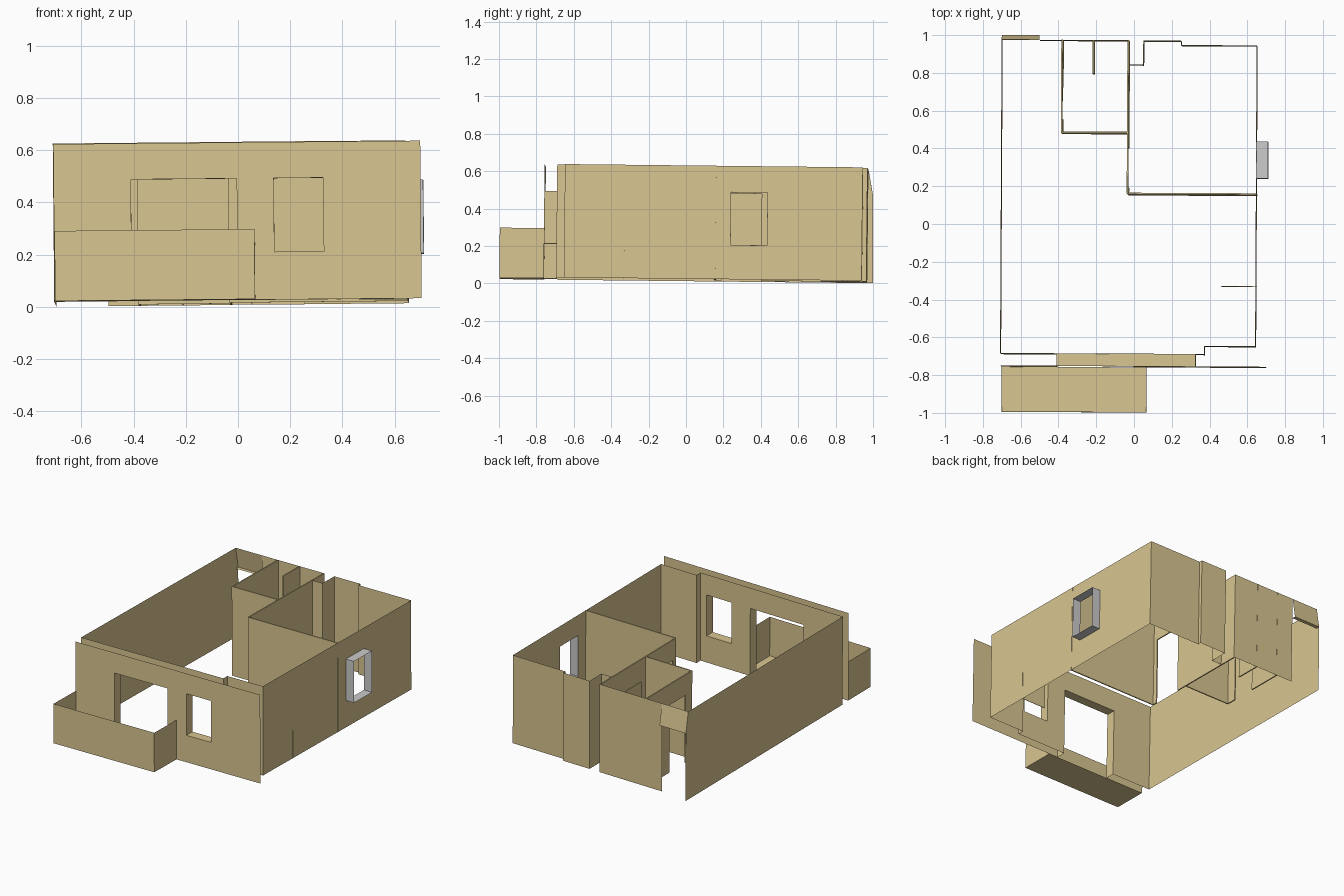
import bpy
from mathutils import Matrix

if "Cube" in bpy.data.objects:
    bpy.data.objects.remove(bpy.data.objects["Cube"])

H = 0.606            # wall height
HEAD, SILL = 0.465, 0.183

# the whole model is very slightly rotated about all three axes
TILT = Matrix(((1, 0.005, -0.0095, 0),
               (-0.005, 1, 0.011, 0),
               (0.0095, -0.011, 1, 0.0185),
               (0, 0, 0, 1)))

plaster = bpy.data.materials.new("plaster")
plaster.diffuse_color = (0.69, 0.56, 0.28, 1)
plaster.use_nodes = True
plaster.node_tree.nodes["Principled BSDF"].inputs["Base Color"].default_value = plaster.diffuse_color


def make(name, verts, faces, mat=plaster, thick=0):
    me = bpy.data.meshes.new(name)
    me.from_pydata(verts, [], faces)
    me.transform(TILT)
    ob = bpy.data.objects.new(name, me)
    bpy.context.collection.objects.link(ob)
    if mat:
        me.materials.append(mat)
    if thick:
        m = ob.modifiers.new("thickness", 'SOLIDIFY')
        m.thickness, m.offset = thick, 0
    return ob


def wall(name, a, b, holes=(), h=H, thick=0):
    """Axis-aligned upright panel from a to b; holes = (from, to, bottom, top)."""
    ax = 0 if abs(b[0] - a[0]) > abs(b[1] - a[1]) else 1
    us = sorted({a[ax], b[ax], *[u for o in holes for u in o[:2]]})
    zs = sorted({0, h, *[z for o in holes for z in o[2:]]})
    verts = [((u, a[1], z) if ax == 0 else (a[0], u, z)) for z in zs for u in us]
    n, faces = len(us), []
    for j in range(len(zs) - 1):
        for i in range(n - 1):
            u, z = (us[i] + us[i + 1]) / 2, (zs[j] + zs[j + 1]) / 2
            if not any(o[0] < u < o[1] and o[2] < z < o[3] for o in holes):
                k = j * n + i
                faces.append((k, k + 1, k + n + 1, k + n))
    return make(name, verts, faces, thick=thick)


def quad(name, *pts, mat=plaster):
    return make(name, pts, [tuple(range(len(pts)))], mat)


DOOR = (-0.402, 0.003, 0, HEAD)
WINDOW = (0.145, 0.334, SILL, HEAD)
SIDE = (0.24, 0.434, SILL, HEAD)

# outer shell: back wall, niche, right wall, front inner wall
shell = [(-0.5, 0.966), (-0.03, 0.966), (-0.03, 0.838), (0.05, 0.838), (0.05, 0.965),
         (0.25, 0.965), (0.25, 0.942), (0.65, 0.942), (0.65, -0.65), (0.38, -0.65),
         (0.38, -0.693), (-0.70, -0.693)]
names = ["back_wall_left", "niche_left", "niche_back", "niche_right", "back_wall_middle",
         "back_wall_step", "back_wall_right", "right_wall", "front_step", "front_step_return",
         "front_inner_wall"]
holes = {"right_wall": [SIDE], "front_inner_wall": [DOOR, WINDOW]}
for nm, a, b in zip(names, shell, shell[1:]):
    wall(nm, a, b, holes.get(nm, ()))

# left wall with leaning end, and the entrance lintel
quad("left_wall", (-0.7, -0.693, 0), (-0.7, 0.997, 0), (-0.7, 0.992, HEAD),
     (-0.7, 0.966, H), (-0.7, -0.693, H))
quad("entrance_lintel", (-0.7, 0.966, H), (-0.5, 0.966, H), (-0.5, 0.992, HEAD), (-0.7, 0.992, HEAD))
quad("entrance_soffit", (-0.7, 0.966, HEAD), (-0.5, 0.966, HEAD), (-0.5, 0.992, HEAD), (-0.7, 0.992, HEAD))

# interior partitions
T = 0.008
wall("bedroom_front_wall", (-0.03, 0.155), (0.652, 0.155), thick=T)
wall("bedroom_side_wall", (-0.03, 0.155), (-0.03, 0.966), [(0.19, 0.4, 0, HEAD)], thick=T)
wall("bathroom_front_wall", (-0.382, 0.478), (-0.03, 0.478), thick=T)
wall("bathroom_side_wall", (-0.38, 0.478), (-0.38, 0.967), [(0.55, 0.72, 0, HEAD)], thick=T)
wall("bathroom_divider", (-0.215, 0.79), (-0.215, 0.967), thick=T)
wall("low_partition", (0.465, -0.33), (0.652, -0.33), h=0.19, thick=0.003)

# outer facade with reveals around the balcony door and the window
YF, YI = -0.759, -0.693
wall("facade", (-0.698, YF), (0.707, YF), [DOOR, WINDOW], h=0.603)
quad("header_soffit", (DOOR[0], YF, HEAD), (WINDOW[1], YF, HEAD), (WINDOW[1], YI, HEAD), (DOOR[0], YI, HEAD))
quad("window_sill", (WINDOW[0], YF, SILL), (WINDOW[1], YF, SILL), (WINDOW[1], YI, SILL), (WINDOW[0], YI, SILL))
for label, o in (("door", DOOR), ("window", WINDOW)):
    for side, x in zip(("left", "right"), o):
        quad(f"{label}_{side}_jamb", (x, YF, o[2]), (x, YI, o[2]), (x, YI, o[3]), (x, YF, o[3]))

# balcony
X0, X1, YB, BH = -0.695, 0.07, -0.998, 0.268
quad("balcony_floor", (X0, YB, 0), (X1, YB, 0), (X1, YF, 0), (X0, YF, 0))
wall("balcony_front", (X0, YB), (X1, YB), h=BH)
wall("balcony_left", (X0, YB), (X0, YF), h=BH)
wall("balcony_right", (X1, YB), (X1, YF), h=BH)

# grey window box projecting from the right wall
ring = [(SIDE[0], SILL), (SIDE[1], SILL), (SIDE[1], HEAD), (SIDE[0], HEAD)]
make("side_window_frame", [(x, y, z) for x in (0.65, 0.712) for y, z in ring],
     [(i, (i + 1) % 4, (i + 1) % 4 + 4, i + 4) for i in range(4)], None)
